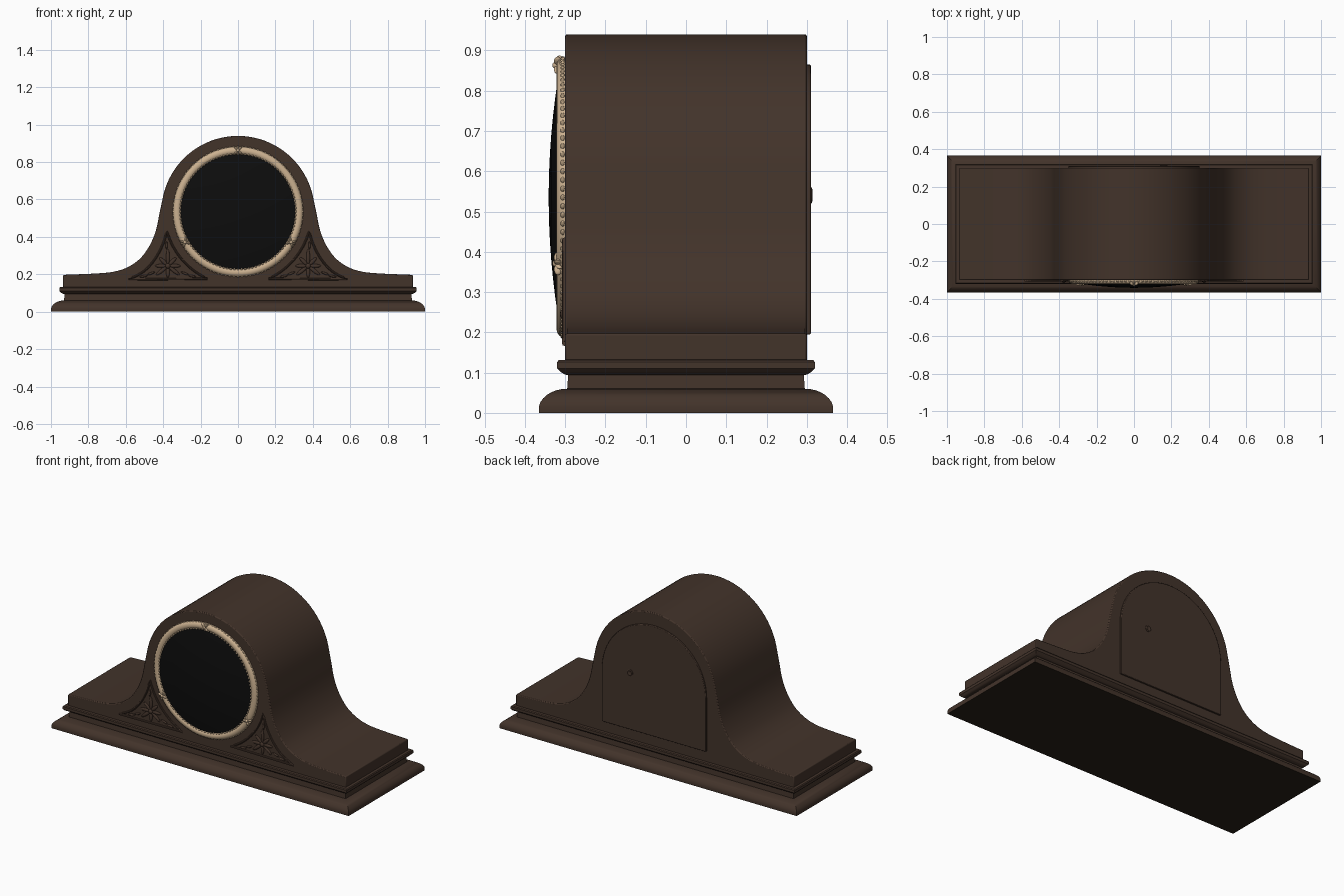
import bpy, bmesh
from math import sin, cos, pi, radians, atan2, hypot
from mathutils import Matrix, Vector

if "Cube" in bpy.data.objects:
    bpy.data.objects.remove(bpy.data.objects["Cube"])


def material(name, rgb):
    m = bpy.data.materials.new(name)
    m.diffuse_color = (*rgb, 1)
    m.use_nodes = True
    m.node_tree.nodes["Principled BSDF"].inputs["Base Color"].default_value = m.diffuse_color
    return m


WOOD = material("dark walnut", (0.055, 0.033, 0.023))
CREAM = material("pale brass", (0.60, 0.44, 0.28))
BLACK = material("black glass", (0.004, 0.004, 0.004))
FELT = material("underside felt", (0.021, 0.015, 0.009))
DIAL_Z = 0.535


def finish(name, bm, mat, bevel=0):
    bmesh.ops.recalc_face_normals(bm, faces=bm.faces[:])
    me = bpy.data.meshes.new(name)
    bm.to_mesh(me)
    bm.free()
    me.materials.append(mat)
    ob = bpy.data.objects.new(name, me)
    bpy.context.collection.objects.link(ob)
    bpy.ops.object.select_all(action='DESELECT')
    ob.select_set(True)
    bpy.context.view_layer.objects.active = ob
    bpy.ops.object.shade_smooth_by_angle(angle=radians(35))
    if bevel:
        mod = ob.modifiers.new("edge", 'BEVEL')
        mod.width, mod.segments = bevel, 2
        mod.limit_method, mod.angle_limit = 'ANGLE', radians(40)
    return ob


def loft(name, rings, mat, wrap=False, bevel=0):
    """Skin a list of closed rings, capped at the ends or wrapped round."""
    bm = bmesh.new()
    vs = [[bm.verts.new(p) for p in r] for r in rings]
    n = len(vs[0])
    pairs = list(zip(vs, vs[1:])) + ([(vs[-1], vs[0])] if wrap else [])
    for a, b in pairs:
        for i in range(n):
            j = (i + 1) % n
            bm.faces.new((a[i], a[j], b[j], b[i]))
    if not wrap:
        bm.faces.new(vs[0])
        bm.faces.new(vs[-1])
    return finish(name, bm, mat, bevel)


def lathe(name, profile, mat, x=0, z=DIAL_Z, n=96, wrap=False):
    """Turn (radius, y) points about a front-to-back axis."""
    rings = [[(x + r * cos(2 * pi * i / n), y, z + r * sin(2 * pi * i / n))
              for i in range(n)] for r, y in profile]
    return loft(name, rings, mat, wrap)


def slab(name, outline, y0, y1, mat, bevel):
    return loft(name, [[(x, y, z) for x, z in outline] for y in (y0, y1)], mat, bevel=bevel)


def stepped_base(name, profile, mat):
    """Rectangular moulding from (offset, z) points."""
    rings = []
    for o, z in profile:
        hx, hy = 0.935 + o, 0.30 + o
        rings.append([(-hx, -hy, z), (hx, -hy, z), (hx, hy, z), (-hx, hy, z)])
    return loft(name, rings, mat)


def blobs(name, items, mat, u=12, v=8):
    """Ellipsoids from (centre, radii, angle in the front plane)."""
    bm = bmesh.new()
    for c, s, a in items:
        m = Matrix.Translation(c) @ Matrix.Rotation(-a, 4, 'Y') @ Matrix.Diagonal((*s, 1))
        bmesh.ops.create_uvsphere(bm, u_segments=u, v_segments=v, radius=1, matrix=m)
    return finish(name, bm, mat)


def smooth_path(pts, steps=5):
    p = [Vector(q) for q in pts]
    p = [2 * p[0] - p[1]] + p + [2 * p[-1] - p[-2]]
    out = []
    for a, b, c, d in zip(p, p[1:], p[2:], p[3:]):
        for k in range(steps):
            t = k / steps
            out.append(0.5 * (2 * b + (c - a) * t + (2 * a - 5 * b + 4 * c - d) * t * t
                              + (3 * b - a - 3 * c + d) * t ** 3))
    return [tuple(q) for q in out] + [tuple(pts[-1])]


# Plinth, neck and waist moulding
ovolo = [(-0.005 + 0.072 * cos(t * pi / 16), 0.006 + 0.054 * sin(t * pi / 16)) for t in range(9)]
plinth = stepped_base("plinth", [(0.065, 0)] + [(min(o, 0.065), z) for o, z in ovolo]
                      + [(-0.008, 0.10)], WOOD)
plinth.data.materials.append(FELT)
for f in plinth.data.polygons:
    if f.normal.z < -0.9 and f.center.z < 0.001:
        f.material_index = 1
stepped_base("waist_moulding", [(-0.005, 0.094), (0.0, 0.095), (0.012, 0.102), (0.02, 0.11),
                                (0.02, 0.126), (0.016, 0.131), (0, 0.132)], WOOD)

# Humped case
arc = [(0.41 * cos(radians(a)), 0.53 + 0.41 * sin(radians(a))) for a in range(90, 9, -4)]
flare = smooth_path([arc[-1], (0.421, 0.52), (0.435, 0.45), (0.455, 0.39), (0.487, 0.33),
                     (0.53, 0.278), (0.59, 0.238), (0.66, 0.215), (0.75, 0.205), (0.935, 0.197)])
half = arc + flare[1:] + [(0.935, 0.125)]
slab("case", half + [(-x, z) for x, z in half[:0:-1]], -0.30, 0.30, WOOD, 0.005)

# Back door and its knob
door = [(0.35 * cos(radians(a)), 0.515 + 0.35 * sin(radians(a))) for a in range(0, 181, 5)]
slab("back_door", [(0.35, 0.195)] + door + [(-0.35, 0.195)], 0.295, 0.31, WOOD, 0.003)
lathe("door_knob", [(0.02, 0.305), (0.02, 0.312), (0.014, 0.314), (0.007, 0.311)],
      WOOD, x=0.16, z=0.54, n=24)

# Bezel, beaded rims and domed glass
lathe("bezel", [(0.347, -0.295), (0.347, -0.308), (0.343, -0.315), (0.335, -0.320),
                (0.325, -0.322), (0.315, -0.319), (0.308, -0.313), (0.305, -0.295)], CREAM, wrap=True)
beads = []
for r, y, size in ((0.309, -0.316, 0.005), (0.345, -0.306, 0.006)):
    for i in range(100):
        a = 2 * pi * i / 100
        beads.append(((r * cos(a), y, DIAL_Z + r * sin(a)), (size, size, size * 1.3), a))
blobs("bezel_beading", beads, CREAM, 8, 6)
dome = [(0.307, -0.30)] + [(0.307 * t, -0.341 + 0.025 * t * t)
                           for t in (1, 0.9, 0.8, 0.65, 0.5, 0.35, 0.2, 0.05)]
lathe("dial_glass", dome, BLACK)

# Crossed ribbon ornaments on the bezel
ribbons = []
for deg in (90, 210, 330):
    a = radians(deg)
    cx, cz = 0.328 * cos(a), DIAL_Z + 0.328 * sin(a)
    ribbons.append(((cx, -0.323, cz), (0.009, 0.009, 0.009), a))
    for k in (45, 135, 225, 315):
        b = a + radians(k)
        ribbons.append(((cx + 0.015 * cos(b), -0.318, cz + 0.015 * sin(b)),
                        (0.015, 0.010, 0.006), b))
    ribbons.append(((cx, -0.314, cz), (0.025, 0.012, 0.006), a))
blobs("bezel_ribbons", ribbons, CREAM)

# Carved spandrels: a raised triangular frame with a leaf spray
A0, A1 = atan2(-0.362, 0.165), atan2(-0.105, 0.38)
inner = [(0.394 * cos(A0 + (A1 - A0) * i / 14), DIAL_Z + 0.394 * sin(A0 + (A1 - A0) * i / 14))
         for i in range(15)]
outer = smooth_path([inner[-1], (0.402, 0.36), (0.445, 0.28), (0.505, 0.215), (0.585, 0.172)], 4)
frame = inner + outer[1:]
mid = Vector((0.375, 0.26))
for side, s in (("right", 1), ("left", -1)):
    rings = []
    for i, p in enumerate(frame):
        q, r = Vector(frame[i - 1]), Vector(frame[(i + 1) % len(frame)])
        d = (r - q).normalized()
        nrm = Vector((-d.y, d.x))
        ring = []
        for k in range(8):
            t = 2 * pi * k / 8
            w = Vector(p) + nrm * 0.006 * cos(t)
            ring.append((s * w.x, -0.301 - 0.007 * sin(t), w.y))
        rings.append(ring)
    loft(side + "_spandrel_frame", rings, WOOD, wrap=True)

    leaves = [((s * 0.375, -0.303, 0.245), (0.014, 0.010, 0.014), 0)]
    for deg, length in ((90, 0.085), (45, 0.06), (135, 0.06), (0, 0.065), (180, 0.065),
                        (-38, 0.075), (218, 0.075), (-90, 0.06)):
        a = radians(deg)
        c = (s * (0.375 + cos(a) * length * 0.55), -0.301, 0.245 + sin(a) * length * 0.55)
        leaves.append((c, (length / 2, 0.007, 0.010), a if s > 0 else pi - a))
    # tendrils reaching into the lower corners
    for x, z, deg in ((0.465, 0.205, -20), (0.285, 0.205, 200), (0.505, 0.19, -10),
                      (0.245, 0.19, 190), (0.382, 0.355, 90)):
        a = radians(deg)
        leaves.append(((s * x, -0.301, z), (0.022, 0.006, 0.006), a if s > 0 else pi - a))
    blobs(side + "_spandrel_leaves", leaves, WOOD)
